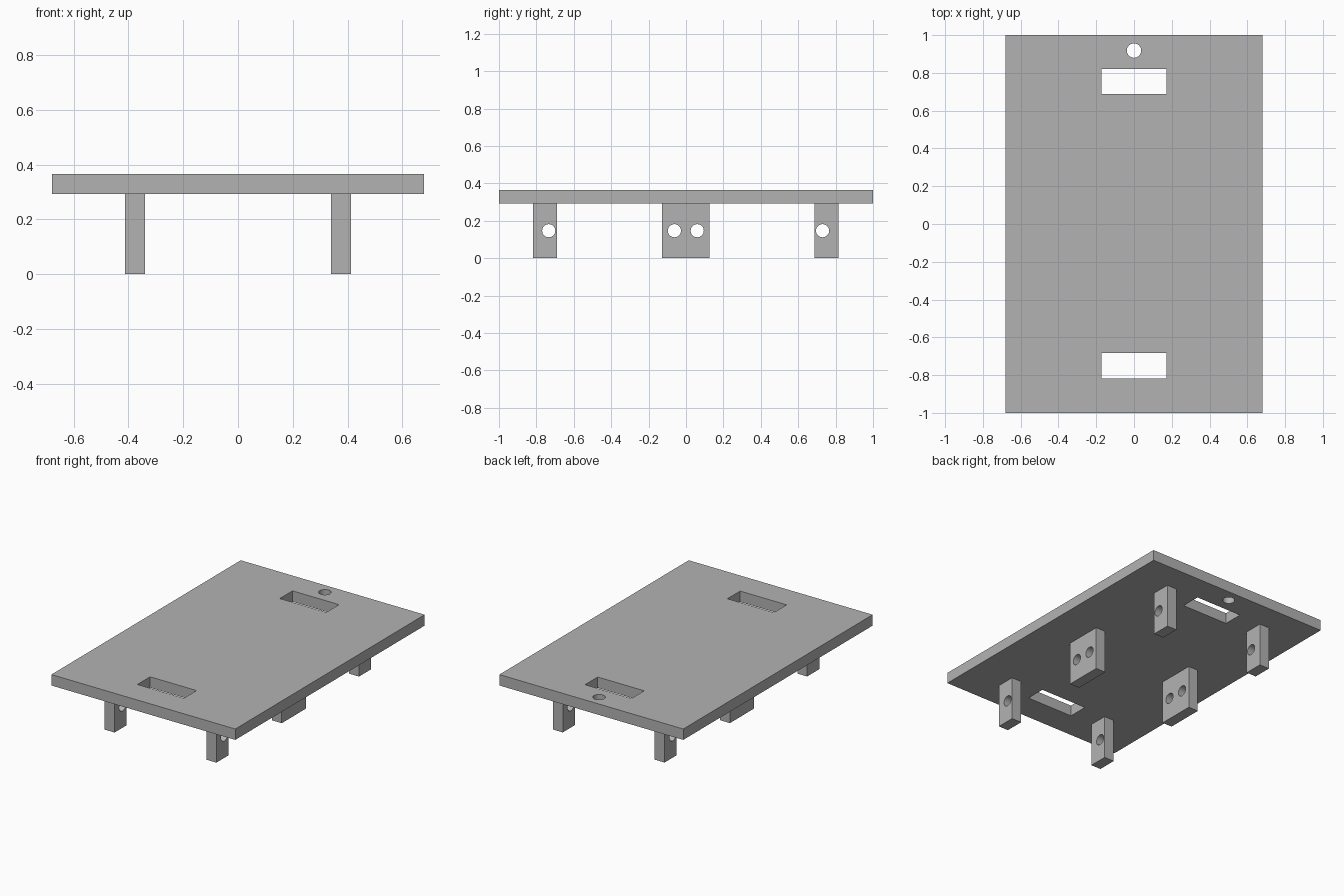
import bpy
import math

if "Cube" in bpy.data.objects:
    bpy.data.objects.remove(bpy.data.objects["Cube"], do_unlink=True)

grey = bpy.data.materials.new("mid_grey")
grey.use_nodes = True
colour = (0.45, 0.45, 0.45, 1)
grey.diffuse_color = colour
grey.node_tree.nodes["Principled BSDF"].inputs["Base Color"].default_value = colour


def box(name, x, y, z):
    """Box from (low, high) ranges on each axis."""
    ranges = (x, y, z)
    bpy.ops.mesh.primitive_cube_add(size=1, location=[(a + b) / 2 for a, b in ranges])
    ob = bpy.context.object
    ob.name = name
    ob.scale = [b - a for a, b in ranges]
    bpy.ops.object.transform_apply(location=False, rotation=False)
    ob.data.materials.append(grey)
    return ob


def rod(centre, radius, rotation=(0, 0, 0)):
    """Round cutter for drilled holes."""
    bpy.ops.mesh.primitive_cylinder_add(vertices=48, radius=radius, depth=0.3,
                                        location=centre, rotation=rotation)
    ob = bpy.context.object
    ob.data.materials.append(grey)
    return ob


def cut(target, cutter):
    """Subtract the cutter, then discard it."""
    mod = target.modifiers.new("cut", 'BOOLEAN')
    mod.operation = 'DIFFERENCE'
    mod.solver = 'EXACT'
    mod.object = cutter
    bpy.context.view_layer.objects.active = target
    bpy.ops.object.modifier_apply(modifier=mod.name)
    bpy.data.objects.remove(cutter, do_unlink=True)


def smooth(ob):
    bpy.ops.object.select_all(action='DESELECT')
    ob.select_set(True)
    bpy.context.view_layer.objects.active = ob
    bpy.ops.object.shade_smooth_by_angle(angle=math.radians(30))


# Top plate with two slots and a hanging hole
UNDERSIDE, TOP = 0.293, 0.366
plate = box("top_plate", (-0.68, 0.68), (-1, 1), (UNDERSIDE, TOP))
for slot_y in ((-0.817, -0.683), (0.687, 0.821)):
    cut(plate, box("slot_cutter", (-0.172, 0.172), slot_y, (0.2, 0.5)))
cut(plate, rod((0, 0.918, TOP), 0.038))
smooth(plate)

# Drilled legs: name, y range, hole positions along y
LEGS = (
    ("front_leg", (-0.818, -0.69), (-0.734,)),
    ("middle_leg", (-0.128, 0.126), (-0.062, 0.06)),
    ("back_leg", (0.688, 0.816), (0.73,)),
)
for side, sign in (("left", 1), ("right", -1)):
    xs = sorted((sign * 0.34, sign * 0.413))
    for name, ys, holes in LEGS:
        leg = box(side + "_" + name, xs, ys, (0, UNDERSIDE))
        for hole_y in holes:
            cut(leg, rod((sum(xs) / 2, hole_y, 0.147), 0.035, (0, math.pi / 2, 0)))
        smooth(leg)
